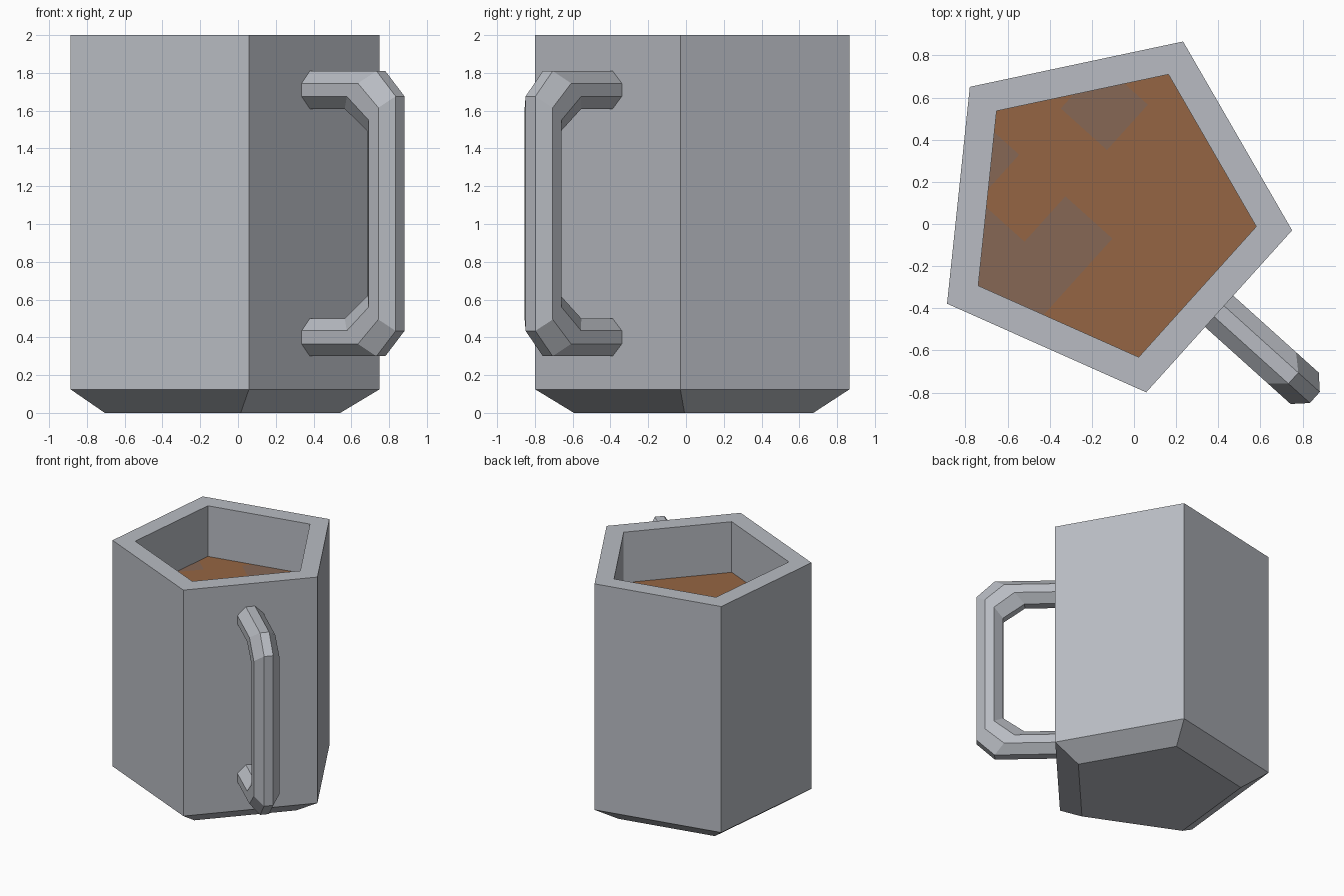
import bpy, bmesh, math
from mathutils import Vector

if "Cube" in bpy.data.objects:
    bpy.data.objects.remove(bpy.data.objects["Cube"])

CENTRE = Vector((-0.125, 0.062, 0))
START = math.radians(-6)                    # first corner of the five-sided body
AIM = math.radians(-42)                     # handle direction, middle of one side
OUT = Vector((math.cos(AIM), math.sin(AIM), 0))
SIDE = Vector((-OUT.y, OUT.x, 0))
LIQUID_Z = 1.58
INNER_R = 0.709


def material(name, rgb):
    m = bpy.data.materials.new(name)
    m.diffuse_color = (*rgb, 1)
    m.use_nodes = True
    m.node_tree.nodes["Principled BSDF"].inputs["Base Color"].default_value = m.diffuse_color
    return m


grey = material("pale_grey", (0.48, 0.50, 0.54))
brown = material("brown", (0.30, 0.13, 0.056))
dull_brown = material("dull_brown", (0.24, 0.135, 0.09))


def finish(bm, name, mats):
    me = bpy.data.meshes.new(name)
    bm.to_mesh(me)
    bm.free()
    for m in mats:
        me.materials.append(m)
    ob = bpy.data.objects.new(name, me)
    bpy.context.collection.objects.link(ob)
    return ob


def pentagon(bm, r, z):
    return [bm.verts.new(CENTRE + Vector((r * math.cos(START + i * math.tau / 5),
                                          r * math.sin(START + i * math.tau / 5), z)))
            for i in range(5)]


def bridge(bm, a, b):
    n = len(a)
    for i in range(n):
        j = (i + 1) % n
        bm.faces.new((a[i], a[j], b[j], b[i]))


# Mug body: tapered foot, straight wall, flat rim, inner wall down to the drink
bm = bmesh.new()
rings = [pentagon(bm, r, z) for r, z in
         ((0.67, 0), (0.88, 0.125), (0.88, 2), (INNER_R, 2), (INNER_R, LIQUID_Z))]
bm.faces.new(rings[0][::-1])
for a, b in zip(rings, rings[1:]):
    bridge(bm, a, b)
finish(bm, "mug_body", [grey])

# Drink: flat surface cut along a square grid, with some squares duller
bm = bmesh.new()
bm.faces.new(pentagon(bm, INNER_R, LIQUID_Z))
U_LINES, V_LINES = (-0.41, -0.12, 0.175, 0.465), (0.03, 0.33, 0.625)
for axis, lines in ((SIDE, U_LINES), (-OUT, V_LINES)):
    for d in lines:
        bmesh.ops.bisect_plane(bm, geom=bm.verts[:] + bm.edges[:] + bm.faces[:],
                               plane_co=axis * d, plane_no=axis)
DULL = {(1, 1), (0, 1), (0, 2), (0, 3), (1, 3), (3, 2)}
for f in bm.faces:
    c = f.calc_center_median()
    cell = (sum(c.dot(SIDE) > d for d in U_LINES), sum(c.dot(-OUT) > d for d in V_LINES))
    f.material_index = int(cell in DULL)
finish(bm, "drink_surface", [brown, dull_brown])

# Handle: eight-sided section swept along a chamfered C, mirrored about MID
MID = 1.055
SECTION = [(0.35, 1), (1, 0.35), (1, -0.35), (0.35, -1),
           (-0.35, -1), (-1, -0.35), (-1, 0.35), (-0.35, 1)]
# centre distance, centre height above MID, half-extent toward the outside (out, up)
upper = [(0.70, 0.655, 0, 0.1), (1.073, 0.655, 0.113, 0.1), (1.223, 0.528, 0.1, 0.093)]
stations = upper + [(t, -z, wt, -wz) for t, z, wt, wz in reversed(upper)]
bm = bmesh.new()
rings = [[bm.verts.new(CENTRE + OUT * (t + wt * q) + SIDE * (0.1 * p)
                       + Vector((0, 0, MID + z + wz * q))) for p, q in SECTION]
         for t, z, wt, wz in stations]
for a, b in zip(rings, rings[1:]):
    bridge(bm, a, b)
bm.faces.new(rings[0])
bm.faces.new(rings[-1])
bmesh.ops.recalc_face_normals(bm, faces=bm.faces[:])
finish(bm, "handle", [grey])
